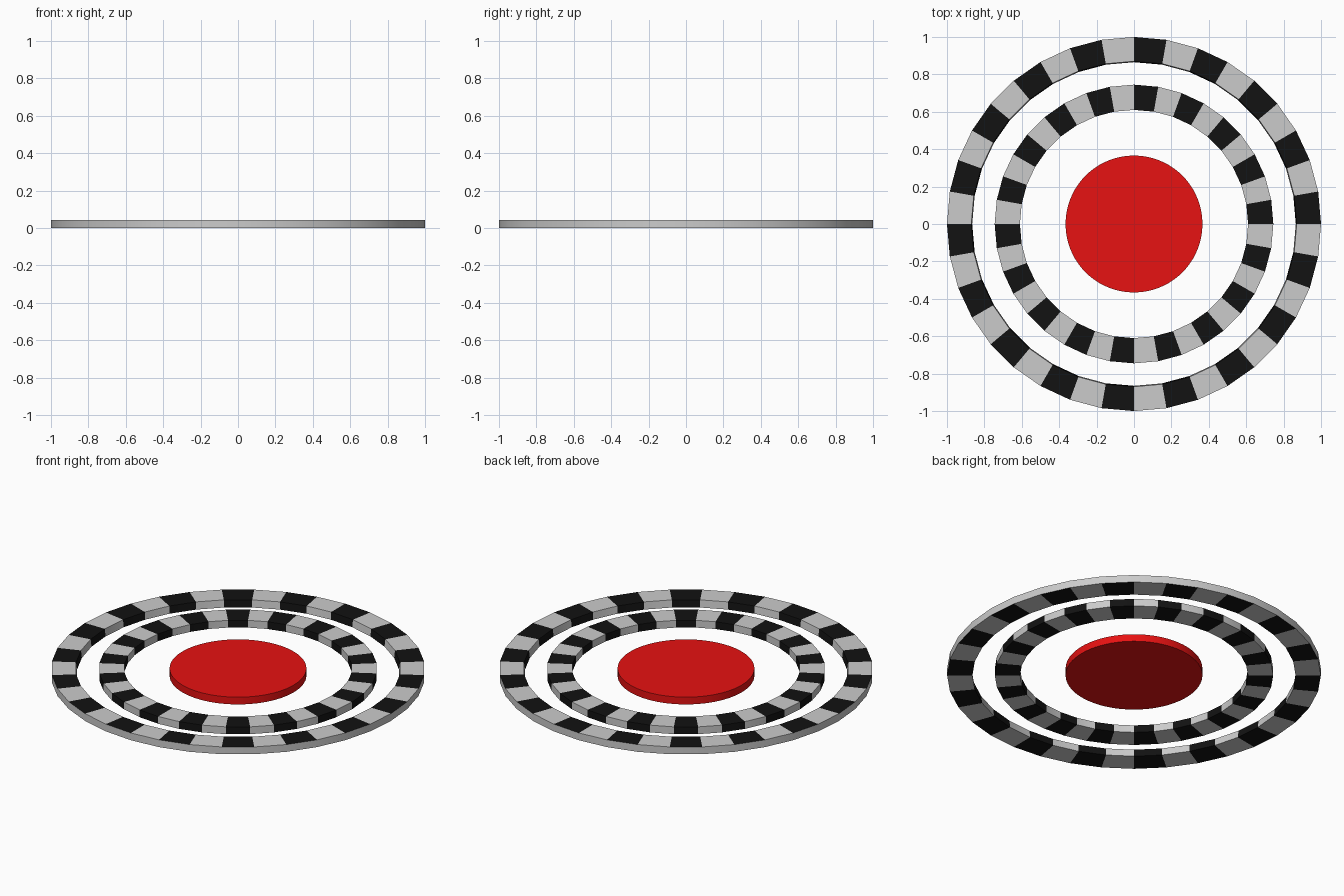
import bpy, bmesh
from math import cos, sin, tau, radians

if "Cube" in bpy.data.objects:
    bpy.data.objects.remove(bpy.data.objects["Cube"])

H = 0.043   # common thickness
N = 36      # checks around each ring


def material(name, rgb):
    m = bpy.data.materials.new(name)
    m.diffuse_color = (*rgb, 1)
    m.use_nodes = True
    m.node_tree.nodes["Principled BSDF"].inputs["Base Color"].default_value = m.diffuse_color
    return m


black = material("black", (0.006, 0.006, 0.006))
red = material("red", (0.8, 0.006, 0.006))


def finish(bm, name, mats):
    bmesh.ops.recalc_face_normals(bm, faces=bm.faces)
    me = bpy.data.meshes.new(name)
    bm.to_mesh(me)
    bm.free()
    for m in mats:
        me.materials.append(m)
    ob = bpy.data.objects.new(name, me)
    bpy.context.collection.objects.link(ob)
    bpy.ops.object.select_all(action='DESELECT')
    ob.select_set(True)
    bpy.context.view_layer.objects.active = ob
    bpy.ops.object.shade_smooth_by_angle(angle=radians(30))
    return ob


def checkered_ring(name, profile, plain_sides=()):
    """Revolve an (r, z) profile; every other sector is black except plain sides."""
    bm = bmesh.new()
    loops = [[bm.verts.new((r * cos(tau * i / N), r * sin(tau * i / N), z))
              for r, z in profile] for i in range(N)]
    k = len(profile)
    for i in range(N):
        a, b = loops[i], loops[(i + 1) % N]
        for j in range(k):
            f = bm.faces.new((a[j], b[j], b[(j + 1) % k], a[(j + 1) % k]))
            f.material_index = int(i % 2 == 0 and j not in plain_sides)
    return finish(bm, name, [None, black])


# outer ring: grey rim, checkered top, bottom and inner wall
checkered_ring("outer_ring", [(1.0, 0), (1.0, H), (0.87, H), (0.865, 0)], plain_sides=(0,))

# inner ring: checkered all over
checkered_ring("inner_ring", [(0.745, 0), (0.745, H), (0.61, H), (0.61, 0)])

# red centre disc
bm = bmesh.new()
bmesh.ops.create_cone(bm, cap_ends=True, segments=72, radius1=0.366, radius2=0.366, depth=H)
bmesh.ops.translate(bm, verts=bm.verts, vec=(0, 0, H / 2))
finish(bm, "centre_disc", [red])
